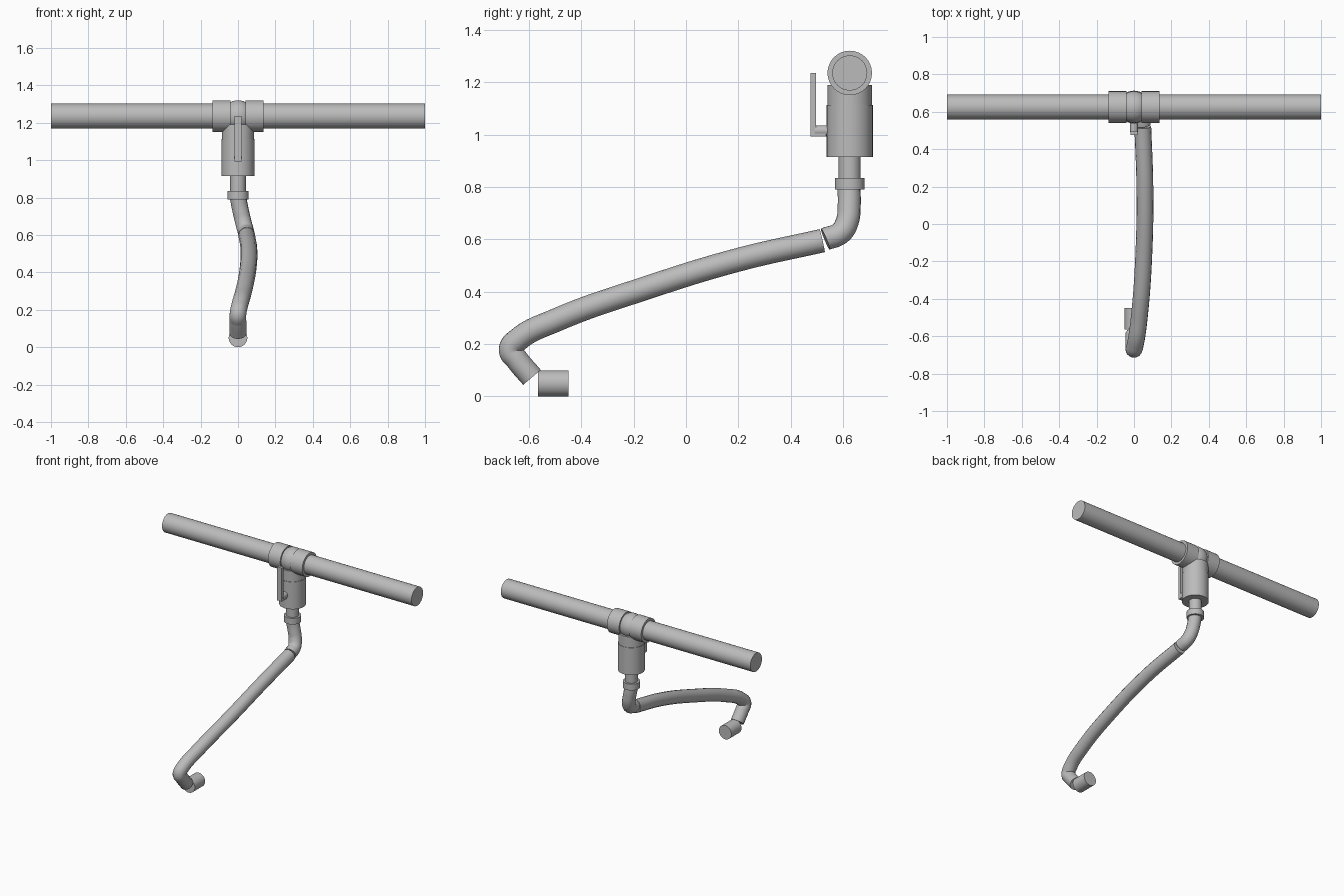
import bpy
from math import pi
from mathutils import Vector

cube = bpy.data.objects.get("Cube")
if cube:
    bpy.data.objects.remove(cube, do_unlink=True)

metal = bpy.data.materials.new("grey_metal")
metal.use_nodes = True
grey = (0.5, 0.5, 0.5, 1)
metal.diffuse_color = grey
metal.node_tree.nodes["Principled BSDF"].inputs["Base Color"].default_value = grey

AXIS_Y = 0.625
PIPE_Z = 1.235


def finish(name):
    ob = bpy.context.object
    ob.name = name
    ob.data.materials.append(metal)
    bpy.ops.object.shade_smooth_by_angle(angle=pi / 6)
    return ob


def cylinder(name, start, end, radius):
    a, b = Vector(start), Vector(end)
    d = b - a
    bpy.ops.mesh.primitive_cylinder_add(
        vertices=32, radius=radius, depth=d.length, location=(a + b) / 2,
        rotation=d.to_track_quat('Z', 'Y').to_euler())
    return finish(name)


def box(name, low, high):
    a, b = Vector(low), Vector(high)
    bpy.ops.mesh.primitive_cube_add(size=1, location=(a + b) / 2)
    bpy.context.object.scale = b - a
    return finish(name)


def tube(name, points, radius):
    curve = bpy.data.curves.new(name, 'CURVE')
    curve.dimensions = '3D'
    curve.bevel_depth = radius
    curve.bevel_resolution = 6
    curve.resolution_u = 10
    curve.use_fill_caps = True
    spline = curve.splines.new('BEZIER')
    spline.bezier_points.add(len(points) - 1)
    for bp, p in zip(spline.bezier_points, points):
        bp.co = p
        bp.handle_left_type = bp.handle_right_type = 'AUTO'
    ob = bpy.data.objects.new(name, curve)
    bpy.context.collection.objects.link(ob)
    bpy.ops.object.select_all(action='DESELECT')
    ob.select_set(True)
    bpy.context.view_layer.objects.active = ob
    bpy.ops.object.convert(target='MESH')
    return finish(name)


# Horizontal main pipe with the tee fitting
cylinder("main_pipe", (-1, AXIS_Y, PIPE_Z), (1, AXIS_Y, PIPE_Z), 0.067)
for side, s in (("left", 1), ("right", -1)):
    cylinder(side + "_collar", (s * 0.04, AXIS_Y, PIPE_Z),
             (s * 0.137, AXIS_Y, PIPE_Z), 0.085)
bpy.ops.mesh.primitive_uv_sphere_add(segments=32, ring_count=16, radius=0.085,
                                     location=(0, AXIS_Y, PIPE_Z))
finish("tee_centre")

# Vertical stack below the tee: name, bottom, top, radius
for name, low, high, radius in (("tee_neck", 1.1, 1.19, 0.085),
                                ("valve_body", 0.915, 1.113, 0.088),
                                ("outlet_stem", 0.82, 0.93, 0.042),
                                ("hose_ring", 0.79, 0.835, 0.057)):
    cylinder(name, (0, AXIS_Y, low), (0, AXIS_Y, high), radius)

# Lever handle on the front of the valve
cylinder("lever_spindle", (0, 0.492, 1.014), (0, 0.56, 1.014), 0.021)
box("lever_foot", (-0.018, 0.475, 0.992), (0.018, 0.535, 1.012))
box("lever_handle", (-0.018, 0.475, 0.992), (0.018, 0.497, 1.235))

# Hose in two lengths, with a small gap at the elbow
tube("elbow_hose", [(0, 0.622, 0.80), (0.014, 0.623, 0.73), (0.028, 0.616, 0.67),
                    (0.04, 0.59, 0.625), (0.046, 0.532, 0.601)], 0.044)
tube("long_hose", [(0.047, 0.52, 0.595), (0.058, 0.2, 0.522), (0.053, -0.15, 0.415),
                   (0.028, -0.5, 0.29), (0.008, -0.64, 0.218), (0, -0.67, 0.178),
                   (0, -0.645, 0.14), (0, -0.588, 0.073)], 0.045)

# Nozzle at the free end
cylinder("nozzle", (0, -0.565, 0.05), (0, -0.448, 0.05), 0.05)
